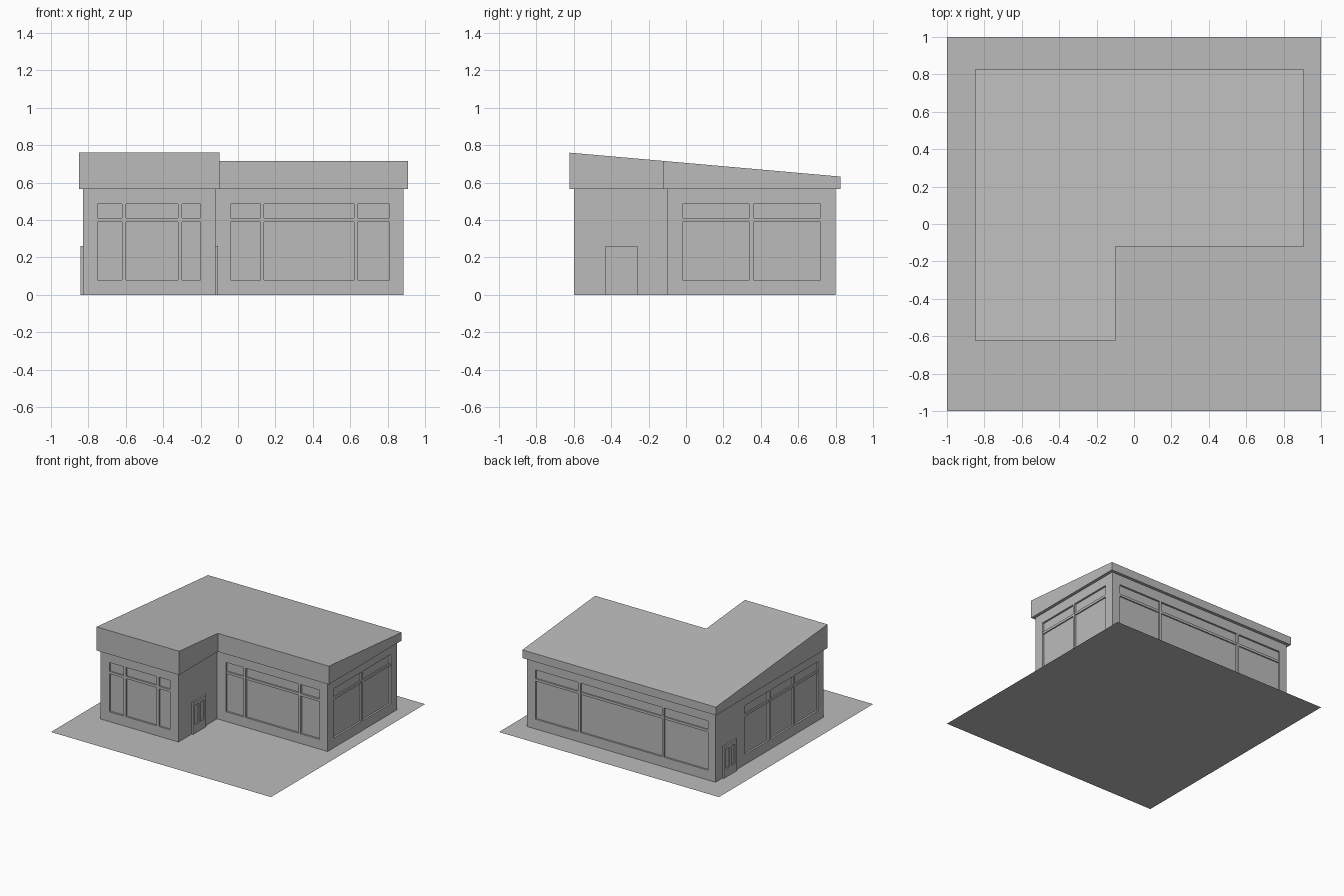
import bpy
import bmesh
from mathutils import Vector

cube = bpy.data.objects.get("Cube")
if cube:
    bpy.data.objects.remove(cube, do_unlink=True)

# One flat grey for the whole model
grey = bpy.data.materials.new("plain grey")
grey.use_nodes = True
grey.diffuse_color = (0.5, 0.5, 0.5, 1)
grey.node_tree.nodes["Principled BSDF"].inputs["Base Color"].default_value = (0.5, 0.5, 0.5, 1)


def finish(name, bm):
    bmesh.ops.recalc_face_normals(bm, faces=bm.faces)
    mesh = bpy.data.meshes.new(name)
    bm.to_mesh(mesh)
    bm.free()
    mesh.materials.append(grey)
    obj = bpy.data.objects.new(name, mesh)
    bpy.context.collection.objects.link(obj)
    return obj


def add_box(bm, a, b):
    lo = Vector(map(min, a, b))
    size = Vector(map(max, a, b)) - lo
    for v in bmesh.ops.create_cube(bm, size=1)["verts"]:
        v.co = lo + Vector((c + 0.5) * s for c, s in zip(v.co, size))


def l_prism(bm, left, right, front, back, nook_x, nook_y, top):
    """L-shaped footprint raised from z = 0 to a height given by y."""
    plan = [(left, front), (nook_x, front), (nook_x, nook_y),
            (right, nook_y), (right, back), (left, back)]
    low = [bm.verts.new((x, y, 0)) for x, y in plan]
    high = [bm.verts.new((x, y, top(y))) for x, y in plan]
    bm.faces.new(low)
    bm.faces.new(high)
    for i in range(len(plan)):
        j = (i + 1) % len(plan)
        bm.faces.new((low[i], low[j], high[j], high[i]))


def apply_cut(obj, cutter):
    cutter.hide_render = True
    mod = obj.modifiers.new("cut", "BOOLEAN")
    mod.operation = "DIFFERENCE"
    mod.solver = "EXACT"
    mod.object = cutter
    graph = bpy.context.evaluated_depsgraph_get()
    cut_mesh = bpy.data.meshes.new_from_object(obj.evaluated_get(graph))
    obj.modifiers.clear()
    obj.data = cut_mesh
    bpy.data.objects.remove(cutter, do_unlink=True)


def place(axis, wall, side, u, depth, z):
    """Point at u along a wall; depth is measured outwards from it."""
    d = wall + side * depth
    return (u, d, z) if axis == "y" else (d, u, z)


WALL_TOP = 0.565
LEFT, RIGHT, FRONT, BACK = -0.83, 0.885, -0.6, 0.8
NOOK_X, NOOK_Y = -0.12, -0.1

# Ground slab
bm = bmesh.new()
bmesh.ops.create_grid(bm, x_segments=1, y_segments=1, size=1)
finish("ground", bm)

# Walls
bm = bmesh.new()
l_prism(bm, LEFT, RIGHT, FRONT, BACK, NOOK_X, NOOK_Y, lambda y: WALL_TOP)
walls = finish("walls", bm)

# Window bays: wall axis, wall position, outward side, pane spans
windows = [
    ("y", FRONT, -1, [(-0.75, -0.62), (-0.60, -0.32), (-0.30, -0.20)]),
    ("y", NOOK_Y, -1, [(-0.04, 0.12), (0.14, 0.62), (0.64, 0.81)]),
    ("x", RIGHT, 1, [(-0.02, 0.34), (0.36, 0.72)]),
    ("y", BACK, 1, [(-0.76, -0.36), (-0.34, 0.40), (0.42, 0.81)]),
    ("x", LEFT, -1, [(-0.53, -0.23), (-0.21, 0.09), (0.11, 0.42)]),
]
SILL, HEAD, RECESS = 0.08, 0.485, 0.015
cuts, bars = bmesh.new(), bmesh.new()
for axis, wall, side, panes in windows:
    for a, b in panes:
        add_box(cuts, place(axis, wall, side, a, -RECESS, SILL),
                place(axis, wall, side, b, 0.05, HEAD))
        # Narrow front panes have a crossbar flush with the wall
        flush = side == -1 and axis == "y" and (a, b) == panes[-1]
        face = 0 if flush else -0.005
        add_box(bars, place(axis, wall, side, a, -RECESS - 0.005, 0.39),
                place(axis, wall, side, b, face, 0.41))
apply_cut(walls, finish("window_cutter", cuts))
finish("window_crossbars", bars)

# Double doors with two sunken panels each
for name, wall, side, start in (("inner_door", NOOK_X, 1, -0.43),
                                ("side_door", LEFT, -1, 0.54)):
    door, panels = bmesh.new(), bmesh.new()
    add_box(door, place("x", wall, side, start, -0.01, 0),
            place("x", wall, side, start + 0.17, 0.012, 0.26))
    for offset in (0.025, 0.095):
        add_box(panels, place("x", wall, side, start + offset, 0.004, 0.07),
                place("x", wall, side, start + offset + 0.05, 0.05, 0.23))
    apply_cut(finish(name, door), finish("panel_cutter", panels))

# Sloping roof with a deep fascia and a small overhang
bm = bmesh.new()
l_prism(bm, -0.85, 0.91, -0.622, 0.825, -0.1, -0.12,
        lambda y: 0.705 - 0.0883 * y - WALL_TOP)
bmesh.ops.translate(bm, verts=bm.verts, vec=(0, 0, WALL_TOP))
finish("roof", bm)
